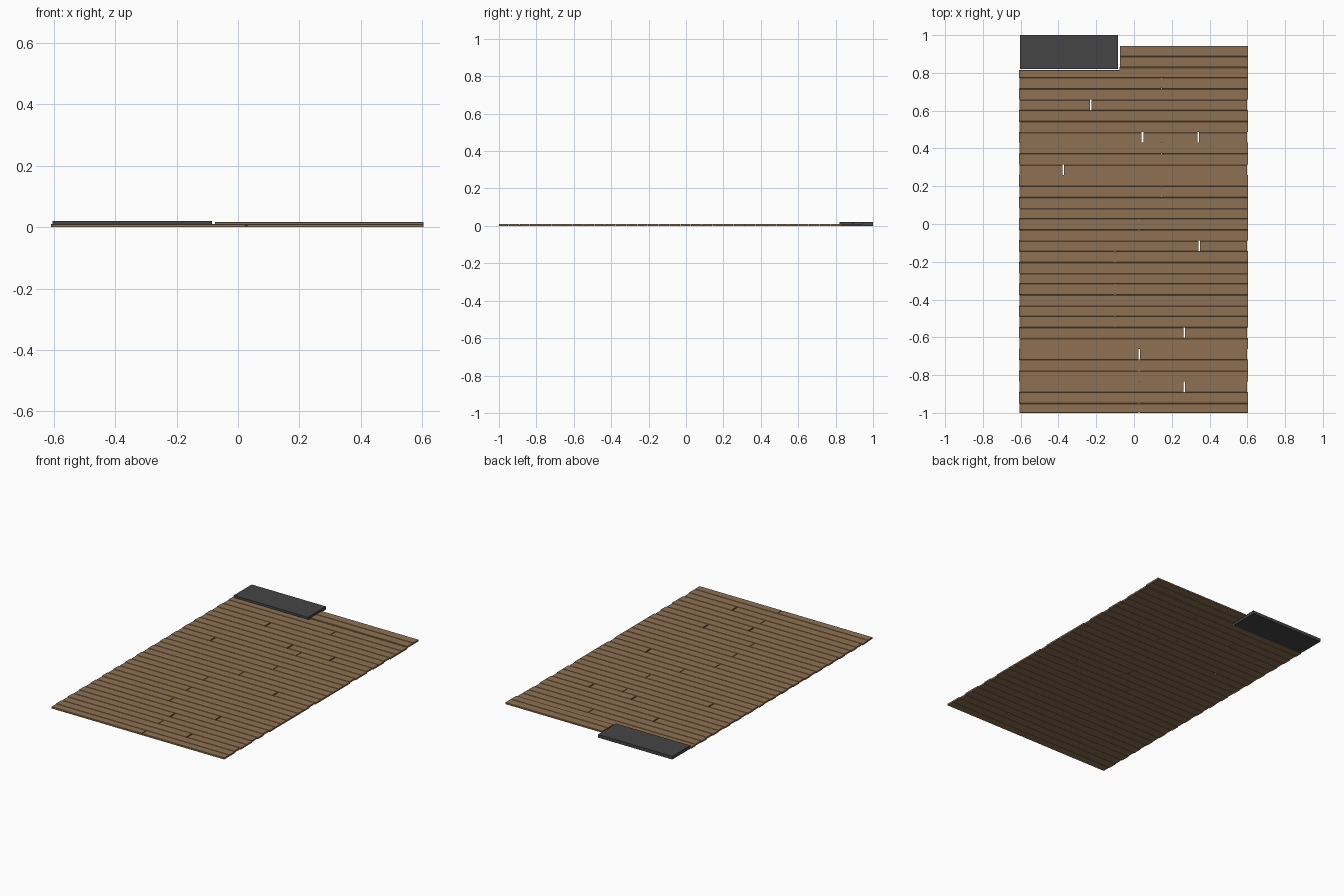
import bpy, bmesh

if "Cube" in bpy.data.objects:
    bpy.data.objects.remove(bpy.data.objects["Cube"])

def mat(name, c):
    m = bpy.data.materials.new(name)
    m.diffuse_color = (*c, 1)
    m.use_nodes = True
    m.node_tree.nodes["Principled BSDF"].inputs["Base Color"].default_value = m.diffuse_color
    return m

WOOD = mat("oak", (0.27, 0.165, 0.085))
SLATE = mat("slate", (0.06, 0.06, 0.06))
PITCH, TOP0 = 0.0574, -0.949
H, BEV, TONGUE = 0.010, 0.0015, 0.004

def finish(bm, name, m):
    bmesh.ops.recalc_face_normals(bm, faces=bm.faces)
    me = bpy.data.meshes.new(name)
    bm.to_mesh(me)
    bm.free()
    me.materials.append(m)
    ob = bpy.data.objects.new(name, me)
    bpy.context.collection.objects.link(ob)
    return ob

def box(bm, x0, x1, y0, y1, z0, z1):
    r = bmesh.ops.create_cube(bm, size=1)
    for v in r["verts"]:
        v.co = ((x0 + x1) / 2 + v.co.x * (x1 - x0),
                (y0 + y1) / 2 + v.co.y * (y1 - y0),
                (z0 + z1) / 2 + v.co.z * (z1 - z0))

# tongue-and-groove board extruded along x
def plank(name, x0, x1, y0, y1, z=0.0, end_tongue=False, groove=True, tongue=True):
    a, b = 0.0035, 0.0065
    p = [(y0, 0), (y1, 0)]
    if tongue:
        p += [(y1, a), (y1 + TONGUE, a), (y1 + TONGUE, b), (y1, b)]
    p += [(y1, H - BEV), (y1 - BEV, H), (y0 + BEV, H), (y0, H - BEV)]
    if groove:
        p += [(y0, b), (y0 + TONGUE, b), (y0 + TONGUE, a), (y0, a)]
    bm = bmesh.new()
    f = bm.faces.new([bm.verts.new((x0, y, z + h)) for y, h in p])
    r = bmesh.ops.extrude_face_region(bm, geom=[f])
    bmesh.ops.translate(bm, vec=(x1 - x0, 0, 0),
                        verts=[g for g in r["geom"] if isinstance(g, bmesh.types.BMVert)])
    if end_tongue:
        box(bm, x1 - 0.001, x1 + 0.005, y0 + 0.005, y1 - 0.001, z + a, z + b)
    finish(bm, name, WOOD)

# butt joints per row; open joints show daylight
closed = {0: [0.027], 3: [0.027], 8: [-0.1], 11: [-0.1], 14: [-0.1],
          17: [0.027], 20: [0.145], 24: [0.145], 30: [0.145]}
open_ = {2: [0.265], 5: [0.027], 7: [0.265], 15: [0.345], 22: [-0.375],
         25: [0.045, 0.34], 28: [-0.23]}

# main floor rows
for i in range(31):
    y1 = TOP0 + i * PITCH - 0.002
    y0 = -1.0 if i == 0 else y1 - PITCH + 0.002
    is_open = i in open_
    joints = open_.get(i, closed.get(i, []))
    left = -0.609 if i % 2 else -0.605
    right = 0.598 if is_open else 0.604
    gap = 0.008 if is_open else 0.005
    edges = [left] + joints + [right]
    for k in range(len(edges) - 1):
        last = k == len(edges) - 2
        plank(f"floor_plank_{i}_{k}", edges[k] + (gap / 2 if k else 0),
              edges[k + 1] - (0 if last else gap / 2), y0, y1,
              end_tongue=not last and not is_open, groove=i > 0)

# row notched around the hearth
y0 = TOP0 + 30 * PITCH
plank("notched_plank_left", -0.609, -0.077, y0, 0.815, tongue=False)
plank("notched_plank_right", -0.077, 0.604, y0, TOP0 + 31 * PITCH - 0.002)

# slightly raised rows beside the hearth
for i in (32, 33):
    plank(f"back_plank_{i}", -0.075, 0.604, TOP0 + (i - 1) * PITCH,
          TOP0 + i * PITCH - 0.002, z=0.006, tongue=i == 32)

# hearth slab
bm = bmesh.new()
box(bm, -0.604, -0.085, 0.82, 1.0, 0, 0.02)
finish(bm, "hearth_slab", SLATE)
